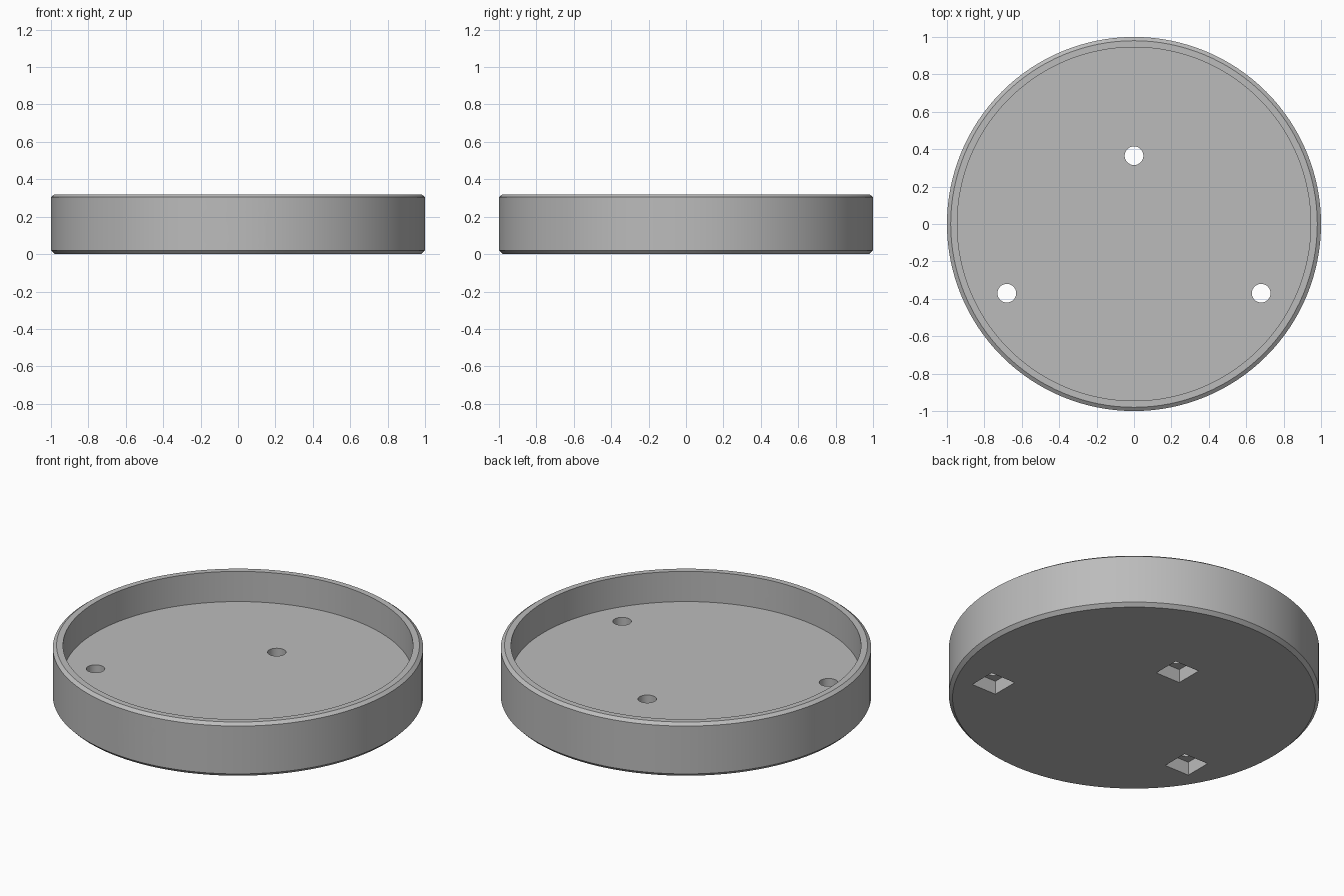
import bpy
import bmesh
import math

SEGMENTS = 128
HEIGHT = 0.32
FLOOR = 0.14
HOLES = [(0, 0.365), (-0.68, -0.37), (0.68, -0.37)]

cube = bpy.data.objects.get("Cube")
if cube:
    bpy.data.objects.remove(cube, do_unlink=True)

grey = bpy.data.materials.new("plain grey")
grey.use_nodes = True
GREY = (0.5, 0.5, 0.5, 1)
grey.diffuse_color = GREY
grey.node_tree.nodes["Principled BSDF"].inputs["Base Color"].default_value = GREY


def loft(name, rings):
    """Closed solid skinned through rings that have equal point counts."""
    bm = bmesh.new()
    loops = [[bm.verts.new(p) for p in ring] for ring in rings]
    n = len(loops[0])
    for a, b in zip(loops, loops[1:]):
        for i in range(n):
            j = (i + 1) % n
            bm.faces.new((a[i], a[j], b[j], b[i]))
    bm.faces.new(loops[0])
    bm.faces.new(loops[-1])
    bmesh.ops.recalc_face_normals(bm, faces=bm.faces)
    mesh = bpy.data.meshes.new(name)
    bm.to_mesh(mesh)
    bm.free()
    mesh.materials.append(grey)
    obj = bpy.data.objects.new(name, mesh)
    bpy.context.collection.objects.link(obj)
    return obj


def circle(r, z, x=0, y=0, n=SEGMENTS):
    turns = [2 * math.pi * i / n for i in range(n)]
    return [(x + r * math.cos(t), y + r * math.sin(t), z) for t in turns]


def slot(grow, radius=None, y=0, steps=16):
    """Stadium outline, wrapped on a cylinder of the given radius or flat at y."""
    points = []
    for side in (1, -1):
        for i in range(steps + 1):
            t = math.pi * (i / steps - 0.5)
            x = side * (0.097 + (0.05 + grow) * math.cos(t))
            z = FLOOR + side * (0.05 + grow) * math.sin(t)
            points.append((x, -math.sqrt(radius ** 2 - x * x) if radius else y, z))
    return points


def cut(target, cutter):
    cutter.hide_render = True
    mod = target.modifiers.new("cut", "BOOLEAN")
    mod.operation = "DIFFERENCE"
    mod.solver = "EXACT"
    mod.object = cutter
    bpy.context.view_layer.objects.active = target
    bpy.ops.object.modifier_apply(modifier=mod.name)
    bpy.data.objects.remove(cutter, do_unlink=True)


# Round tray with chamfered outer edges
tray = loft("round_tray", [
    circle(0.98, 0), circle(1, 0.02), circle(1, HEIGHT - 0.015),
    circle(0.98, HEIGHT), circle(0.945, HEIGHT), circle(0.945, FLOOR)])

# Screw holes with square nut pockets underneath
for x, y in HOLES:
    cut(tray, loft("screw_hole", [circle(0.05, z, x, y, 32) for z in (-0.1, 0.25)]))
    h = 0.081
    cut(tray, loft("nut_pocket", [
        [(x - h, y - h, z), (x + h, y - h, z), (x + h, y + h, z), (x - h, y + h, z)]
        for z in (-0.1, 0.08)]))

# Cable opening: flared mouth through the wall, then a trough in the floor
cut(tray, loft("cable_slot", [
    slot(0.05, radius=1.01), slot(0, radius=0.96), slot(0, y=-0.73)]))

# Smooth walls, crisp edges
bpy.ops.object.select_all(action="DESELECT")
tray.select_set(True)
bpy.context.view_layer.objects.active = tray
bpy.ops.object.shade_smooth_by_angle(angle=math.radians(25))
